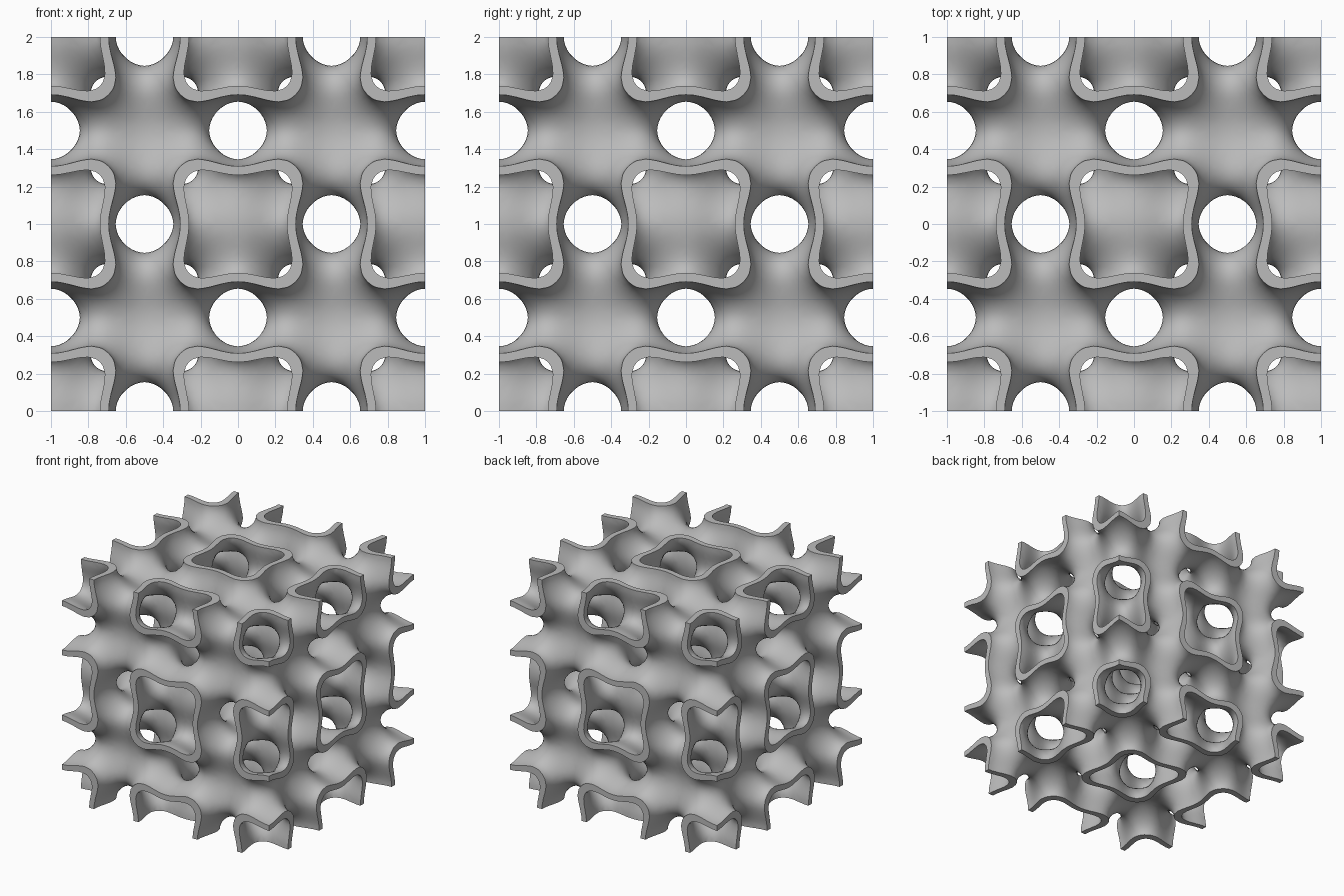
import bpy, bmesh
from itertools import permutations, product
from math import cos, sin, pi
from mathutils import Vector

cube = bpy.data.objects.get("Cube")
if cube:
    bpy.data.objects.remove(cube, do_unlink=True)

STEPS = 10       # grid steps along one mirror cell
CELL = 0.5       # size of one mirror cell
WALL = 0.7       # wall half-thickness, as a field level
K = 2 * pi


def field(p):
    """Periodic lattice field: zero on the middle of the wall."""
    a, b, c = (cos(K * v) for v in p)
    return 2 * (a * b + b * c + c * a) - 2 * (a * a + b * b + c * c) + 3


def slope(p):
    cs = [cos(K * v) for v in p]
    total = sum(cs)
    return Vector([-K * sin(K * v) * (2 * (total - c) - 4 * c) for v, c in zip(p, cs)])


def onto_level(p, level):
    """Slide a point along the slope until the field equals the level."""
    p = p.copy()
    for _ in range(4):
        g = slope(p)
        p += g * ((level - field(p)) / max(g.length_squared, 1.0))
    return p


def sheet_patch(bm):
    """Middle sheet inside one cell, by slicing tetrahedra of a grid."""
    h = CELL / STEPS
    value = {n: field(Vector(n) * h) for n in product(range(STEPS + 1), repeat=3)}
    made = {}

    def cut(a, b):
        key = (min(a, b), max(a, b))
        if key not in made:
            a, b = key
            t = value[a] / (value[a] - value[b])
            made[key] = bm.verts.new(Vector(a).lerp(Vector(b), t) * h)
        return made[key]

    for base in product(range(STEPS), repeat=3):
        for order in permutations(range(3)):
            node, tet = list(base), [base]
            for axis in order:
                node[axis] += 1
                tet.append(tuple(node))
            hi = [n for n in tet if value[n] > 0]
            lo = [n for n in tet if value[n] <= 0]
            if len(hi) == 2:
                bm.faces.new([cut(hi[0], lo[0]), cut(hi[0], lo[1]),
                              cut(hi[1], lo[1]), cut(hi[1], lo[0])])
            elif hi and lo:
                bm.faces.new([cut(a, b) for a in hi for b in lo])


def mirrored(bm, axis, at):
    """Add a copy reflected in the plane where the axis equals a value."""
    copy = bmesh.ops.duplicate(bm, geom=bm.verts[:] + bm.edges[:] + bm.faces[:])["geom"]
    for v in copy:
        if isinstance(v, bmesh.types.BMVert):
            v.co[axis] = 2 * at - v.co[axis]
    bmesh.ops.remove_doubles(bm, verts=bm.verts[:], dist=1e-5)


# Middle sheet: one patch, reflected until it fills the block
sheet = bmesh.new()
sheet_patch(sheet)
bmesh.ops.remove_doubles(sheet, verts=sheet.verts[:], dist=1e-5)
for axis in range(3):
    mirrored(sheet, axis, CELL)
    mirrored(sheet, axis, 0)
bmesh.ops.triangulate(sheet, faces=sheet.faces[:])

# Even out the triangles away from the cut edges
inner = [v for v in sheet.verts if not v.is_boundary]
for _ in range(3):
    bmesh.ops.smooth_vert(sheet, verts=inner, factor=0.5,
                          use_axis_x=True, use_axis_y=True, use_axis_z=True)
    for v in inner:
        v.co = onto_level(v.co, 0)
sheet.verts.index_update()

# Wall: a skin on each side of the sheet, joined by flat rims at the cuts
wall = bmesh.new()
lift = Vector((0, 0, 1))
skins = [[wall.verts.new(onto_level(v.co, level) + lift) for v in sheet.verts]
         for level in (-WALL, WALL)]
for f in sheet.faces:
    for skin in skins:
        wall.faces.new([skin[v.index] for v in f.verts])
for e in sheet.edges:
    if e.is_boundary:
        a, b = (v.index for v in e.verts)
        wall.faces.new([skins[0][a], skins[0][b], skins[1][b], skins[1][a]])
bmesh.ops.recalc_face_normals(wall, faces=wall.faces[:])

mesh = bpy.data.meshes.new("lattice_block")
wall.to_mesh(mesh)
wall.free()
sheet.free()
block = bpy.data.objects.new("lattice_block", mesh)
bpy.context.collection.objects.link(block)

# Plain grey material
grey = bpy.data.materials.new("plain_grey")
grey.use_nodes = True
colour = (0.5, 0.5, 0.5, 1)
grey.diffuse_color = colour
grey.node_tree.nodes["Principled BSDF"].inputs["Base Color"].default_value = colour
mesh.materials.append(grey)

bpy.context.view_layer.objects.active = block
block.select_set(True)
bpy.ops.object.shade_smooth_by_angle(angle=pi / 4)
